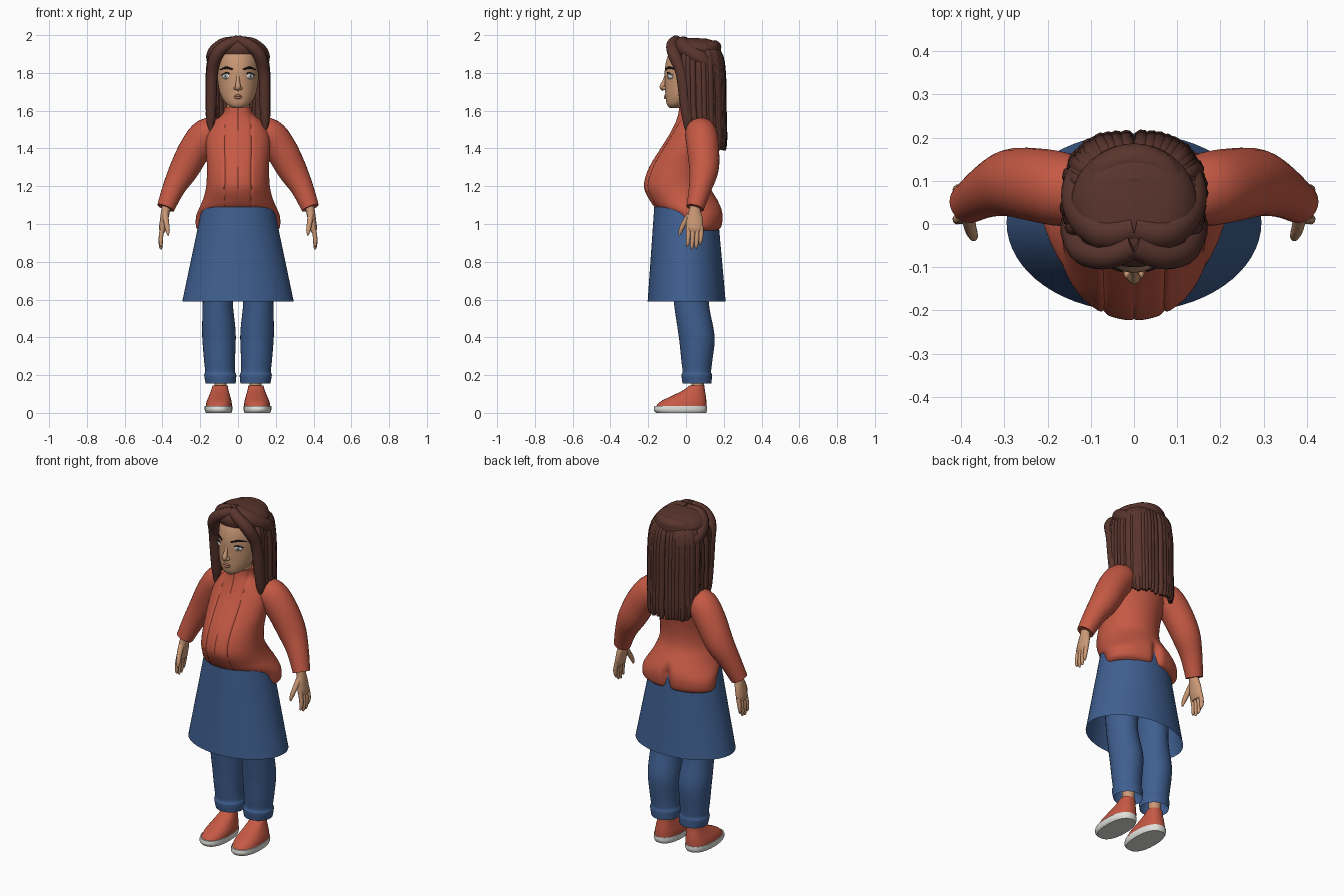
import bpy, bmesh, math, random
from mathutils import Vector

random.seed(4)


def material(name, rgb):
    m = bpy.data.materials.new(name)
    m.diffuse_color = (*rgb, 1)
    return m


RED = material("coral_red", (0.56, 0.10, 0.058))
BLUE = material("denim_blue", (0.05, 0.115, 0.28))
HAIR = material("dark_brown", (0.10, 0.035, 0.026))
SKIN = material("skin", (0.60, 0.32, 0.18))
LIP = material("lip", (0.45, 0.19, 0.12))
WHITE = material("white", (0.75, 0.75, 0.72))
GREY = material("iris_grey", (0.35, 0.38, 0.40))
BLACK = material("near_black", (0.02, 0.014, 0.012))


def smooth_rows(rows, n):
    """Catmull-Rom interpolation between rows of numbers."""
    out = []
    for i in range(len(rows) - 1):
        p0, p1 = rows[max(i - 1, 0)], rows[i]
        p2, p3 = rows[i + 1], rows[min(i + 2, len(rows) - 1)]
        for k in range(n):
            t = k / n
            out.append([0.5 * (2 * b + (c - a) * t + (2 * a - 5 * b + 4 * c - d) * t * t
                               + (3 * b - a - 3 * c + d) * t ** 3)
                        for a, b, c, d in zip(p0, p1, p2, p3)])
    out.append(list(rows[-1]))
    return out


def loft(name, rings, mat, caps=True, mirror=False):
    bm = bmesh.new()
    vs = [[bm.verts.new(p) for p in ring] for ring in rings]
    for a, b in zip(vs, vs[1:]):
        for j in range(len(a)):
            k = (j + 1) % len(a)
            bm.faces.new((a[j], a[k], b[k], b[j]))
    if caps:
        bm.faces.new(vs[0])
        bm.faces.new(vs[-1])
    bmesh.ops.recalc_face_normals(bm, faces=bm.faces)
    me = bpy.data.meshes.new(name)
    bm.to_mesh(me)
    bm.free()
    me.materials.append(mat)
    ob = bpy.data.objects.new(name, me)
    bpy.context.collection.objects.link(ob)
    if mirror:
        ob.modifiers.new("mirror", 'MIRROR').use_mirror_merge = False
    return ob


def spow(v, e):
    return math.copysign(abs(v) ** e, v)


def stack(name, rows, mat, seg=32, n=4, e=1.0, fn=None, **kw):
    """Stacked oval sections, each row: z, centre x, half width, front y, back y."""
    rings = []
    for z, cx, rx, yf, yb in smooth_rows(rows, n):
        ring = []
        for j in range(seg):
            a = 2 * math.pi * j / seg
            p = Vector((cx + rx * spow(math.sin(a), e),
                        (yf + yb) / 2 - (yb - yf) / 2 * spow(math.cos(a), e), z))
            ring.append(fn(p) if fn else p)
        rings.append(ring)
    return loft(name, rings, mat, **kw)


def tube(name, rows, mat, seg=12, n=4, **kw):
    """Round sweep, each row: x, y, z, radius."""
    pts = smooth_rows(rows, n)
    c = [Vector(p[:3]) for p in pts]
    nor, rings = Vector((0.31, 0.9, 0.23)), []
    for i, p in enumerate(pts):
        t = (c[min(i + 1, len(c) - 1)] - c[max(i - 1, 0)]).normalized()
        nor = (nor - t * nor.dot(t)).normalized()
        bi = t.cross(nor)
        r = max(p[3], 0.0008)
        rings.append([c[i] + r * (nor * math.cos(2 * math.pi * j / seg)
                                  + bi * math.sin(2 * math.pi * j / seg)) for j in range(seg)])
    return loft(name, rings, mat, **kw)


def ellipsoid(name, centre, radii, mat, turn=0.0, mirror=False):
    rings = []
    for i in range(1, 12):
        f = math.pi * i / 12
        ring = []
        for j in range(20):
            a = 2 * math.pi * j / 20
            x, y = radii[0] * math.sin(f) * math.cos(a), radii[1] * math.sin(f) * math.sin(a)
            ring.append(Vector((centre[0] + x * math.cos(turn) - y * math.sin(turn),
                                centre[1] + x * math.sin(turn) + y * math.cos(turn),
                                centre[2] + radii[2] * math.cos(f))))
        rings.append(ring)
    return loft(name, rings, mat, mirror=mirror)


# Jacket with front seams and a notch at the back hem
def jacket_detail(p):
    if p.y < 0.02 and p.z > 1.05:
        p.y += 0.007 * math.exp(-((abs(p.x) - 0.07) / 0.005) ** 2)
        p.y += 0.003 * math.exp(-(p.x / 0.004) ** 2)
    if p.y > 0.08 and p.z < 1.12:
        p.y -= 0.03 * math.exp(-(p.x / 0.025) ** 2) * min(1, (1.12 - p.z) / 0.06)
    return p


stack("jacket", [
    (0.965, 0, 0.205, -0.05, 0.165), (0.985, 0, 0.222, -0.06, 0.19), (1.04, 0, 0.222, -0.09, 0.198),
    (1.085, 0, 0.205, -0.16, 0.19), (1.13, 0, 0.185, -0.195, 0.165), (1.19, 0, 0.17, -0.222, 0.13),
    (1.25, 0, 0.165, -0.215, 0.12), (1.32, 0, 0.165, -0.185, 0.125), (1.40, 0, 0.17, -0.135, 0.14),
    (1.48, 0, 0.165, -0.085, 0.155), (1.54, 0, 0.13, -0.055, 0.14), (1.58, 0, 0.082, -0.042, 0.10),
    (1.62, 0, 0.072, -0.036, 0.09)], RED, seg=160, fn=jacket_detail)
tube("sleeve", [
    (0.10, 0.07, 1.49, 0.07), (0.165, 0.08, 1.475, 0.085), (0.225, 0.09, 1.40, 0.085),
    (0.285, 0.095, 1.29, 0.078), (0.34, 0.075, 1.19, 0.06), (0.383, 0.048, 1.085, 0.047)],
    RED, seg=28, mirror=True)

# Hands
stack("palm", [
    (0.955, 0.40, 0.012, 0.01, 0.083), (0.98, 0.398, 0.02, 0.0, 0.09), (1.03, 0.39, 0.022, 0.003, 0.088),
    (1.07, 0.383, 0.024, 0.015, 0.078), (1.11, 0.376, 0.026, 0.02, 0.075)], SKIN, seg=20, mirror=True)
for i, (y, tip) in enumerate([(0.012, 0.88), (0.035, 0.866), (0.058, 0.87), (0.08, 0.89)]):
    tube(f"finger_{i + 1}", [
        (0.398, y, 0.985, 0.012), (0.407, y, 0.94, 0.012), (0.409, y - 0.003, tip + 0.02, 0.010),
        (0.406, y - 0.006, tip, 0.004)], SKIN, mirror=True)
tube("thumb", [
    (0.385, 0.02, 1.05, 0.016), (0.378, -0.012, 1.0, 0.014), (0.372, -0.028, 0.965, 0.011),
    (0.37, -0.036, 0.94, 0.004)], SKIN, mirror=True)

# Skirt, an open flared shell
stack("skirt", [(0.59, 0, 0.295, -0.203, 0.21), (1.09, 0, 0.19, -0.168, 0.165)],
      BLUE, seg=64, n=6, caps=False)

# Legs and shoes
stack("trouser_leg", [
    (0.155, 0.092, 0.079, -0.018, 0.135), (0.20, 0.094, 0.085, -0.024, 0.137),
    (0.22, 0.095, 0.079, -0.018, 0.133), (0.28, 0.098, 0.082, -0.025, 0.14),
    (0.38, 0.10, 0.088, -0.035, 0.152), (0.45, 0.102, 0.088, -0.045, 0.145),
    (0.59, 0.107, 0.08, -0.065, 0.12), (0.75, 0.103, 0.088, -0.08, 0.13),
    (0.95, 0.10, 0.09, -0.09, 0.15)], BLUE, caps=False, mirror=True)
stack("ankle", [(0.09, 0.092, 0.032, 0.03, 0.095), (0.15, 0.092, 0.032, 0.03, 0.095),
                (0.26, 0.094, 0.04, 0.025, 0.105)], SKIN, seg=20, mirror=True)
stack("shoe", [
    (0.03, 0.102, 0.070, -0.163, 0.109), (0.06, 0.10, 0.066, -0.135, 0.108),
    (0.09, 0.098, 0.056, -0.075, 0.105), (0.12, 0.096, 0.046, -0.015, 0.10),
    (0.145, 0.095, 0.04, 0.018, 0.098)], RED, e=0.85, mirror=True)
stack("shoe_sole", [
    (0.0, 0.102, 0.067, -0.158, 0.106), (0.015, 0.103, 0.073, -0.17, 0.112),
    (0.036, 0.103, 0.073, -0.167, 0.111)], WHITE, e=0.85, mirror=True)

# Head, its back half in hair colour
stack("neck", [(1.55, 0, 0.06, -0.025, 0.08), (1.70, 0, 0.06, -0.03, 0.09)], SKIN, seg=24)
head = stack("head", [
    (1.613, 0, 0.022, -0.085, -0.045), (1.63, 0, 0.055, -0.10, 0.0), (1.66, 0, 0.080, -0.107, 0.06),
    (1.70, 0, 0.098, -0.110, 0.12), (1.76, 0, 0.108, -0.112, 0.16), (1.82, 0, 0.112, -0.112, 0.18),
    (1.88, 0, 0.11, -0.10, 0.18), (1.93, 0, 0.09, -0.075, 0.16), (1.96, 0, 0.04, -0.03, 0.10)],
    SKIN, seg=48)
head.data.materials.append(HAIR)
for f in head.data.polygons:
    f.material_index = int(f.center.y > 0.035)

# Face details
tilt = math.radians(25)


def eye_part(name, out, radii, mat):
    ellipsoid(name, (0.06 + out * math.sin(tilt), -0.083 - out * math.cos(tilt), 1.783),
              radii, mat, tilt, True)


eye_part("eye", 0, (0.027, 0.013, 0.017), WHITE)
eye_part("iris", 0.0095, (0.012, 0.005, 0.012), GREY)
eye_part("pupil", 0.0125, (0.005, 0.003, 0.005), BLACK)
tube("upper_lid", [(0.034, -0.094, 1.787, 0.002), (0.06, -0.097, 1.801, 0.004),
                   (0.088, -0.073, 1.788, 0.002)], BLACK, seg=8, mirror=True)
tube("eyebrow", [(0.028, -0.108, 1.818, 0.004), (0.063, -0.089, 1.828, 0.006),
                 (0.096, -0.046, 1.816, 0.002)], BLACK, seg=8, mirror=True)
tube("nose", [(0, -0.104, 1.79, 0.008), (0, -0.116, 1.755, 0.010), (0, -0.125, 1.725, 0.015),
              (0, -0.118, 1.708, 0.006)], SKIN)
ellipsoid("nostril", (0.014, -0.115, 1.719), (0.010, 0.012, 0.009), SKIN, mirror=True)
for name, z, r in [("upper_lip", 1.680, 0.006), ("lower_lip", 1.669, 0.008)]:
    tube(name, [(-0.033, -0.097, 1.675, 0.001), (0, -0.109, z, r),
                (0.033, -0.097, 1.675, 0.001)], LIP, n=6)

# Hair cap, swept locks and crown rolls
stack("hair_cap", [
    (1.90, 0, 0.142, -0.094, 0.185), (1.93, 0, 0.145, -0.10, 0.185), (1.96, 0, 0.12, -0.088, 0.165),
    (1.978, 0, 0.08, -0.065, 0.12), (1.985, 0, 0.02, -0.03, 0.05)], HAIR, seg=40)
tube("front_lock", [
    (0.0, -0.05, 1.970, 0.030), (0.06, -0.073, 1.947, 0.031), (0.113, -0.062, 1.895, 0.034),
    (0.137, -0.025, 1.80, 0.031), (0.142, -0.006, 1.65, 0.029), (0.144, 0.005, 1.55, 0.024),
    (0.144, 0.008, 1.49, 0.008)], HAIR, seg=16, mirror=True)
tube("side_sweep", [
    (0.0, -0.01, 1.958, 0.035), (0.07, -0.02, 1.947, 0.04), (0.12, 0.03, 1.905, 0.042),
    (0.125, 0.10, 1.86, 0.038), (0.09, 0.165, 1.80, 0.02)], HAIR, seg=16, mirror=True)
tube("crown_roll", [
    (-0.105, 0.07, 1.92, 0.025), (-0.07, 0.125, 1.932, 0.035), (0, 0.15, 1.936, 0.037),
    (0.07, 0.125, 1.932, 0.035), (0.105, 0.07, 1.92, 0.025)], HAIR, seg=16)
tube("crown_knot", [
    (-0.055, 0.05, 1.955, 0.014), (-0.035, 0.09, 1.960, 0.018), (0, 0.105, 1.962, 0.02),
    (0.035, 0.09, 1.960, 0.018), (0.055, 0.05, 1.955, 0.014)], HAIR)

# Long strands hanging around the sides and back
COUNT = 32
for i in range(COUNT):
    a = math.radians(-105 + 210 * i / (COUNT - 1))
    x = 0.147 * spow(math.sin(a), 0.75)
    y = 0.045 + 0.148 * spow(math.cos(a), 0.75)
    side = min(1, max(0, (abs(a) - 0.9) / 0.6))
    low = 1.395 + 0.10 * side + random.uniform(-0.006, 0.012)
    k = 1 + random.uniform(-0.015, 0.03)
    r = random.uniform(0.018, 0.022)
    tube(f"hair_strand_{i + 1}", [
        (x * 0.5, 0.05 + (y - 0.05) * 0.5, 1.94, 0.012), (x * 0.88, y - 0.02 * math.cos(a), 1.90, r),
        (x * k, y, 1.80, r), (x * k, y + 0.004, 1.60, r),
        (x * 1.02, y + 0.008, low + 0.06, r * 0.95), (x, y + 0.010, low, r * 0.5)], HAIR, seg=10)

bpy.ops.object.select_all(action='SELECT')
bpy.context.view_layer.objects.active = head
bpy.ops.object.shade_smooth_by_angle(angle=math.radians(40))
